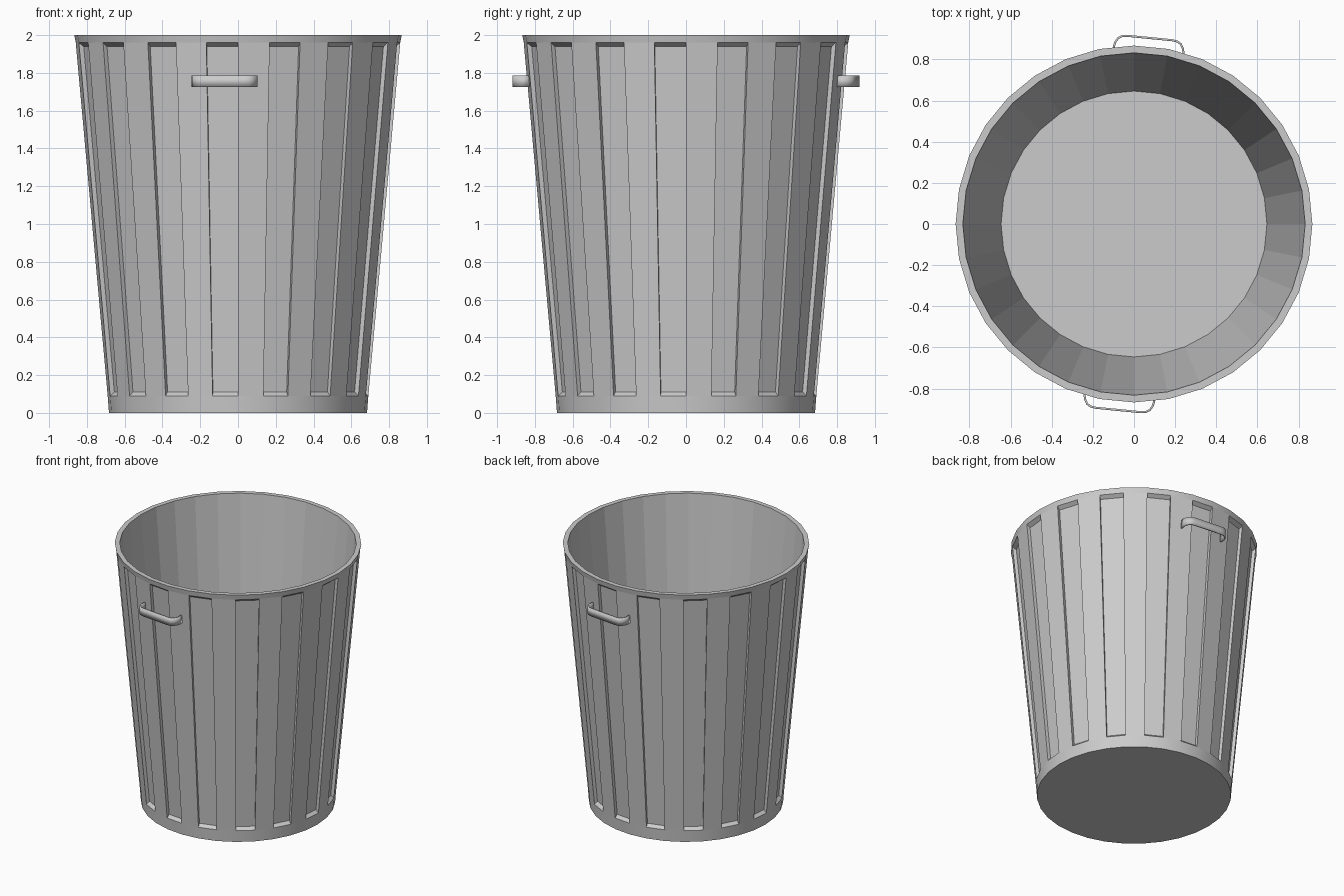
import bpy, bmesh, math
from mathutils import Vector, Matrix

if "Cube" in bpy.data.objects:
    bpy.data.objects.remove(bpy.data.objects["Cube"])

N = 32
STEP = 2 * math.pi / N


def finish(bm, name):
    bmesh.ops.recalc_face_normals(bm, faces=bm.faces)
    mesh = bpy.data.meshes.new(name)
    bm.to_mesh(mesh)
    bm.free()
    ob = bpy.data.objects.new(name, mesh)
    bpy.context.collection.objects.link(ob)
    return ob


# Bin body: tapered 32-sided shell, profile runs up the outside and down the inside
profile = [(0.683, 0), (0.690, 0.09), (0.859, 1.96), (0.867, 2.0), (0.832, 2.0), (0.646, 0.03)]
bm = bmesh.new()
rings = [[bm.verts.new((r * math.sin(k * STEP), -r * math.cos(k * STEP), z)) for k in range(N)]
         for r, z in profile]
bm.faces.new(rings[0])
bm.faces.new(rings[-1])
for i in range(len(rings) - 1):
    for k in range(N):
        k2 = (k + 1) % N
        a, b, c, d = rings[i][k], rings[i][k2], rings[i + 1][k2], rings[i + 1][k]
        if i == 1 and k % 2:
            # Recessed panel with sloped top and bottom ledges
            ang = (k + 0.5) * STEP
            inward = Vector((-math.sin(ang), math.cos(ang), 0)) * 0.025
            up_l, up_r = (d.co - a.co) * 0.011, (c.co - b.co) * 0.011
            inner = [bm.verts.new(p + inward) for p in
                     (a.co + up_l, b.co + up_r, c.co - up_r, d.co - up_l)]
            outer = [a, b, c, d]
            bm.faces.new(inner)
            for j in range(4):
                m = (j + 1) % 4
                bm.faces.new((outer[j], outer[m], inner[m], inner[j]))
        else:
            f = bm.faces.new((a, b, c, d))
            f.smooth = i in (0, 2)   # base band and rim are smooth
finish(bm, "bin_body")

# Handles: thin bent straps on opposite sides, centred on a recessed panel
half = [(0.166, 0.815), (0.170, 0.85), (0.165, 0.872), (0.153, 0.892), (0.135, 0.903), (0.11, 0.907)]
path = [(-t, d) for t, d in half] + half[::-1]
for name, turn in (("front_handle", 0), ("back_handle", math.pi)):
    bm = bmesh.new()
    cols = [[bm.verts.new((t + 0.012, -d, z)) for z in (1.725, 1.785)] for t, d in path]
    for p, q in zip(cols, cols[1:]):
        bm.faces.new((p[0], q[0], q[1], p[1]))
    bm.transform(Matrix.Rotation(turn - STEP / 2, 4, 'Z'))
    ob = finish(bm, name)
    mod = ob.modifiers.new("thickness", 'SOLIDIFY')
    mod.thickness = 0.01
    mod.offset = 0
    bpy.context.view_layer.objects.active = ob
    ob.select_set(True)
    bpy.ops.object.shade_smooth_by_angle(angle=math.radians(40))
    ob.select_set(False)
